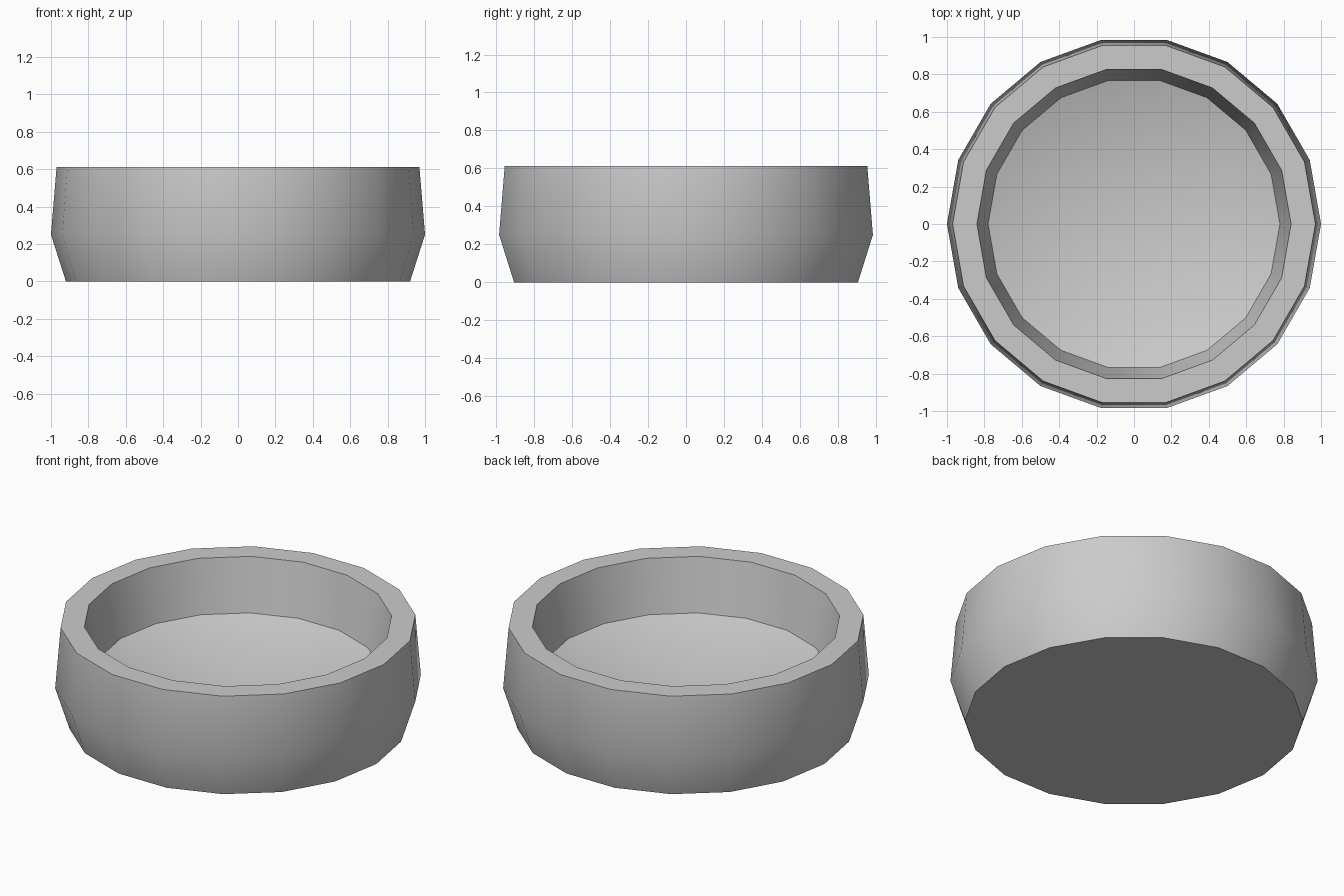
import bpy, bmesh
from math import cos, sin, pi

if "Cube" in bpy.data.objects:
    bpy.data.objects.remove(bpy.data.objects["Cube"])

SIDES = 18
# Profile (radius, height): outer foot, belly, rim, inner rim, floor edge
PROFILE = [(0.92, 0.0), (1.0, 0.25), (0.97, 0.612), (0.84, 0.612), (0.78, 0.30)]
FLOOR_CENTRE = 0.05

bm = bmesh.new()
rings = [[bm.verts.new((r * cos(2 * pi * i / SIDES), r * sin(2 * pi * i / SIDES), z))
          for i in range(SIDES)] for r, z in PROFILE]

# Wall and rim
for a, b in zip(rings, rings[1:]):
    for i in range(SIDES):
        j = (i + 1) % SIDES
        bm.faces.new((a[i], a[j], b[j], b[i]))

# Flat underside
bm.faces.new(rings[0][::-1])

# Shallow dished floor
centre = bm.verts.new((0, 0, FLOOR_CENTRE))
for i in range(SIDES):
    bm.faces.new((rings[-1][i], rings[-1][(i + 1) % SIDES], centre))

bmesh.ops.recalc_face_normals(bm, faces=bm.faces)
mesh = bpy.data.meshes.new("bowl")
bm.to_mesh(mesh)
bm.free()
bowl = bpy.data.objects.new("bowl", mesh)
bpy.context.collection.objects.link(bowl)

# Smooth sides, crisp rim and foot
bpy.context.view_layer.objects.active = bowl
bowl.select_set(True)
bpy.ops.object.shade_smooth_by_angle(angle=pi / 6)
